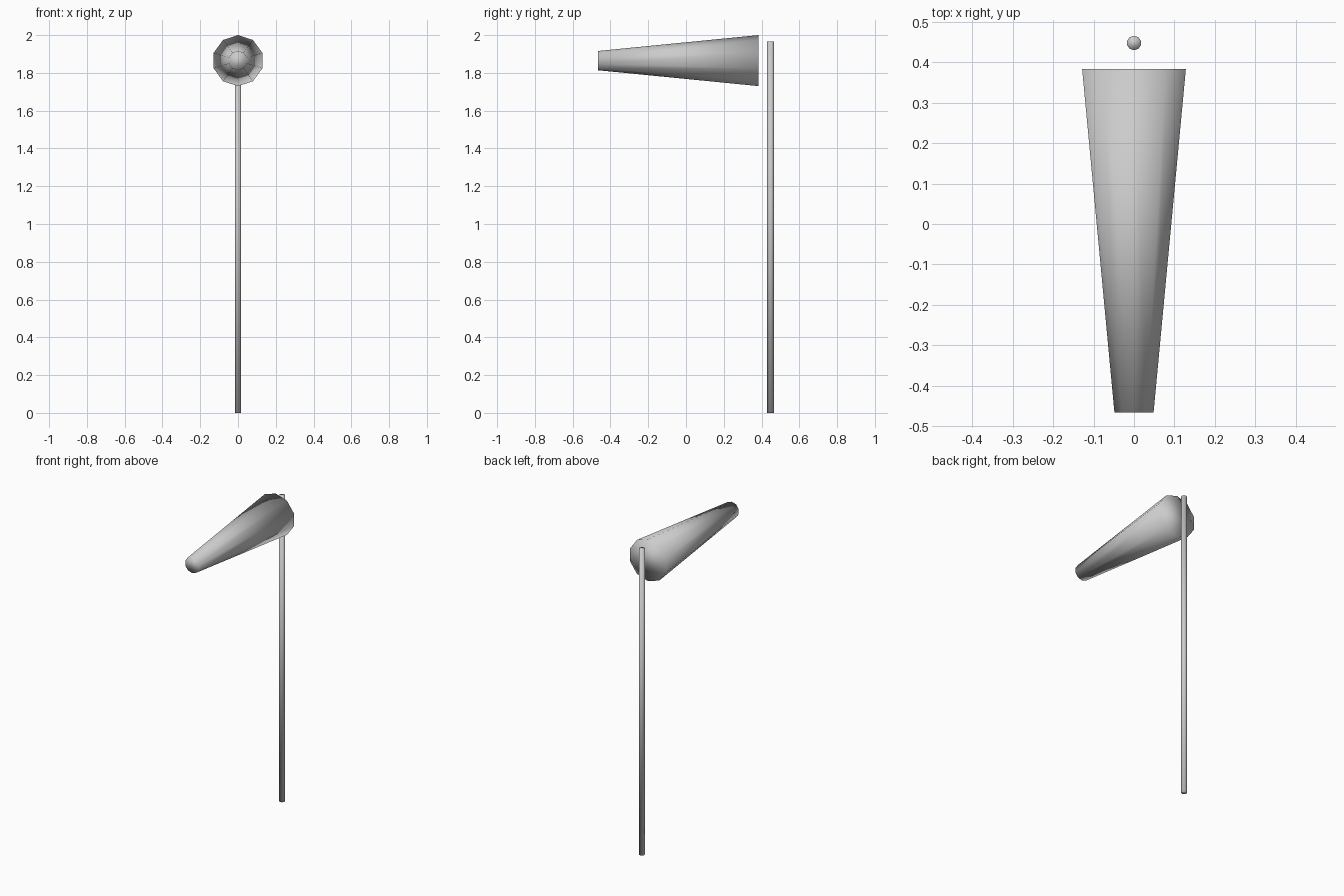
import bpy, math

if "Cube" in bpy.data.objects:
    bpy.data.objects.remove(bpy.data.objects["Cube"])

grey = bpy.data.materials.new("light_grey")
grey.diffuse_color = (0.6, 0.6, 0.6, 1)
grey.use_nodes = True
grey.node_tree.nodes["Principled BSDF"].inputs["Base Color"].default_value = grey.diffuse_color


def tapered_tube(name, r1, r2, depth, location, rotation=(0, 0, 0)):
    """Closed ten-sided frustum, fully smooth shaded."""
    bpy.ops.mesh.primitive_cone_add(vertices=10, radius1=r1, radius2=r2, depth=depth,
                                    location=location, rotation=rotation)
    obj = bpy.context.object
    obj.name = name
    obj.data.materials.append(grey)
    bpy.ops.object.shade_smooth()
    return obj


# Upright pole behind the sock
tapered_tube("pole", 0.018, 0.018, 1.965, (0, 0.448, 1.965 / 2))

# Horizontal wind sock: wide end next to the pole, narrow end to the front
tapered_tube("wind_sock", 0.135, 0.051, 0.85, (0, -0.041, 1.865), (math.pi / 2, 0, 0))
